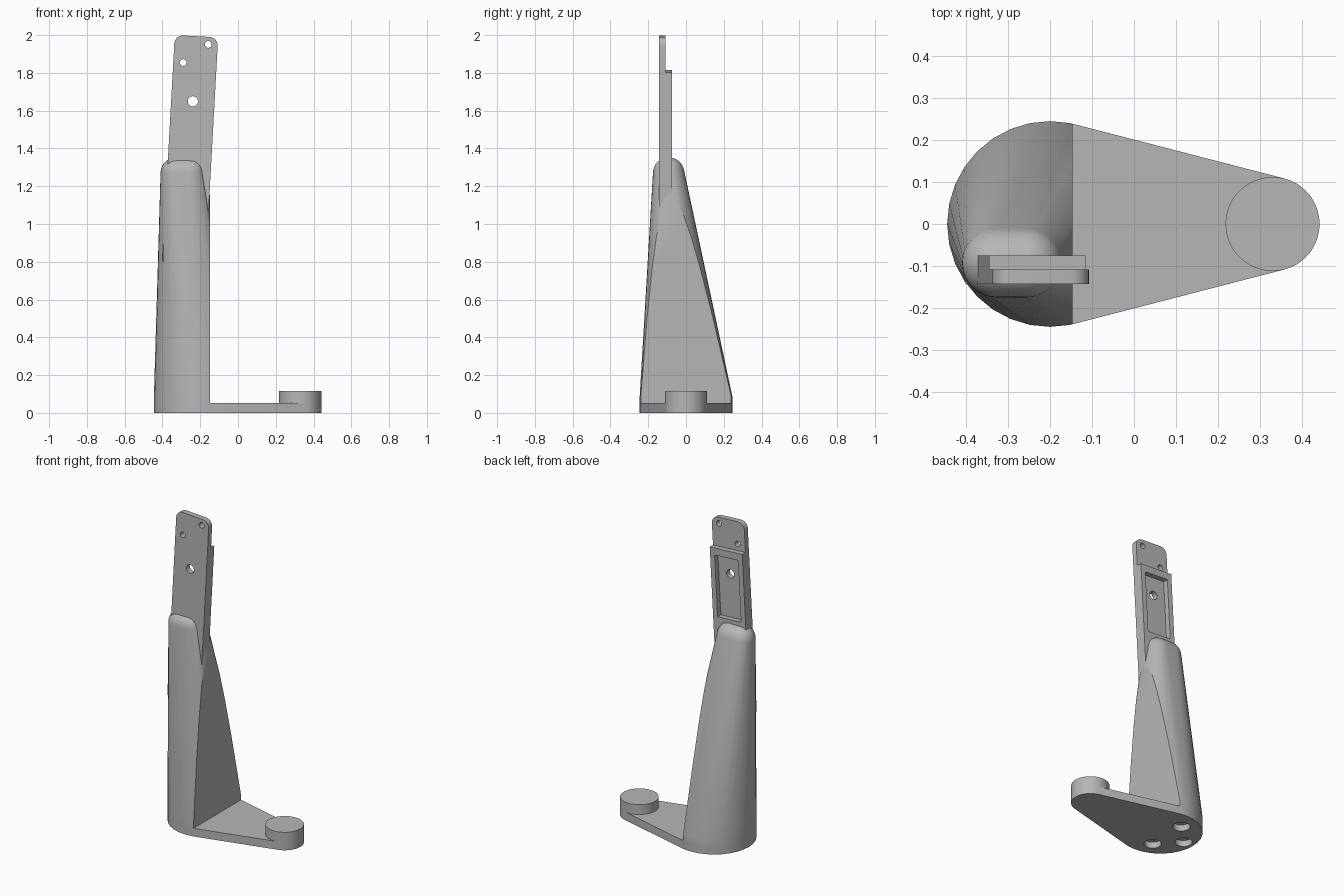
import bpy, bmesh, math
from mathutils import Vector

if "Cube" in bpy.data.objects:
    bpy.data.objects.remove(bpy.data.objects["Cube"])

grey = bpy.data.materials.new("light_grey")
grey.use_nodes = True
grey.diffuse_color = (0.47, 0.47, 0.47, 1)
grey.node_tree.nodes["Principled BSDF"].inputs["Base Color"].default_value = grey.diffuse_color


def circle(x, y, r, z, n=32):
    return [Vector((x + r * math.cos(math.tau * i / n), y + r * math.sin(math.tau * i / n), z))
            for i in range(n)]


def box(x0, x1, y0, y1, z0, z1):
    return [Vector((x, y, z)) for x in (x0, x1) for y in (y0, y1) for z in (z0, z1)]


def sphere(x, y, z, r, n=32):
    return [p for k in range(n // 2 + 1)
            for p in circle(x, y, r * math.sin(math.tau * k / n), z + r * math.cos(math.tau * k / n), n)]


def disc(x, y, r, z0, z1, n=32):
    return circle(x, y, r, z0, n) + circle(x, y, r, z1, n)


def pin(x, z, r, y0, y1, n=32):
    """Cylinder points along y."""
    return [Vector((p.x, y, p.y)) for y in (y0, y1) for p in circle(x, z, r, 0, n)]


def hull(name, points, cut_x=None):
    """Solid wrapped round the points, optionally sliced flat at cut_x."""
    bm = bmesh.new()
    for p in points:
        bm.verts.new(p)
    bmesh.ops.remove_doubles(bm, verts=bm.verts, dist=1e-5)
    out = bmesh.ops.convex_hull(bm, input=bm.verts)
    spare = {v for v in out["geom_interior"] + out["geom_unused"] if isinstance(v, bmesh.types.BMVert)}
    bmesh.ops.delete(bm, geom=list(spare), context="VERTS")
    if cut_x is not None:
        cut = bmesh.ops.bisect_plane(bm, geom=bm.verts[:] + bm.edges[:] + bm.faces[:],
                                     plane_co=(cut_x, 0, 0), plane_no=(1, 0, 0), clear_outer=True)
        rim = [e for e in cut["geom_cut"] if isinstance(e, bmesh.types.BMEdge)]
        bmesh.ops.contextual_create(bm, geom=rim)
    bmesh.ops.dissolve_limit(bm, angle_limit=0.002, verts=bm.verts, edges=bm.edges)
    bmesh.ops.recalc_face_normals(bm, faces=bm.faces)
    mesh = bpy.data.meshes.new(name)
    bm.to_mesh(mesh)
    bm.free()
    mesh.materials.append(grey)
    ob = bpy.data.objects.new(name, mesh)
    bpy.context.collection.objects.link(ob)
    return ob


def activate(ob):
    bpy.ops.object.select_all(action="DESELECT")
    ob.select_set(True)
    bpy.context.view_layer.objects.active = ob


def boolean(ob, points, operation="DIFFERENCE"):
    tool = hull("cutter", points)
    tool.hide_render = True
    mod = ob.modifiers.new("boolean", "BOOLEAN")
    mod.operation, mod.solver, mod.object = operation, "EXACT", tool
    activate(ob)
    bpy.ops.object.modifier_apply(modifier=mod.name)
    bpy.data.objects.remove(tool)


def smooth(ob):
    activate(ob)
    bpy.ops.object.shade_smooth_by_angle(angle=math.radians(30))


# Teardrop foot with raised round pad and three blind holes underneath
BIG, SMALL = (-0.2, 0, 0.245), (0.33, 0, 0.112)
foot = hull("foot", disc(*BIG, 0, 0.052) + disc(*SMALL, 0, 0.052, 48))
boolean(foot, disc(*SMALL, 0, 0.115, 48), "UNION")
for x, y in ((-0.25, 0.13), (-0.25, -0.13), (-0.375, 0)):
    boolean(foot, disc(x, y, 0.05, -0.05, 0.04))
smooth(foot)

# Leaning column, blended from the round foot to a rounded top, flat on one side
column = hull("column", disc(*BIG, 0.052, 0.09)
              + sphere(-0.327, -0.092, 1.27, 0.083) + sphere(-0.255, -0.092, 1.27, 0.083), -0.147)
smooth(column)

# Tilted mounting plate: thin tongue, thicker body, recess and screw holes
FRONT, STEP, BACK, W = -0.143, -0.108, -0.075, 0.115
corners = [p for s in (-1, 1) for p in pin(s * (W - 0.045), -0.045, 0.045, FRONT, STEP)]
plate = hull("mounting_plate", corners + box(-W, W, FRONT, STEP, -1.2, -1.1))
boolean(plate, box(-W, W, FRONT, BACK, -1.2, -0.185), "UNION")
boolean(plate, box(-0.083, 0.083, STEP, 0, -0.62, -0.23))
for x, z, r in ((0, -0.345, 0.027), (-0.062, -0.143, 0.018), (0.065, -0.04, 0.018)):
    boolean(plate, pin(x, z, r, -0.3, 0.1))
smooth(plate)
plate.location = (-0.22, 0, 1.994)
plate.rotation_euler.y = 0.055
